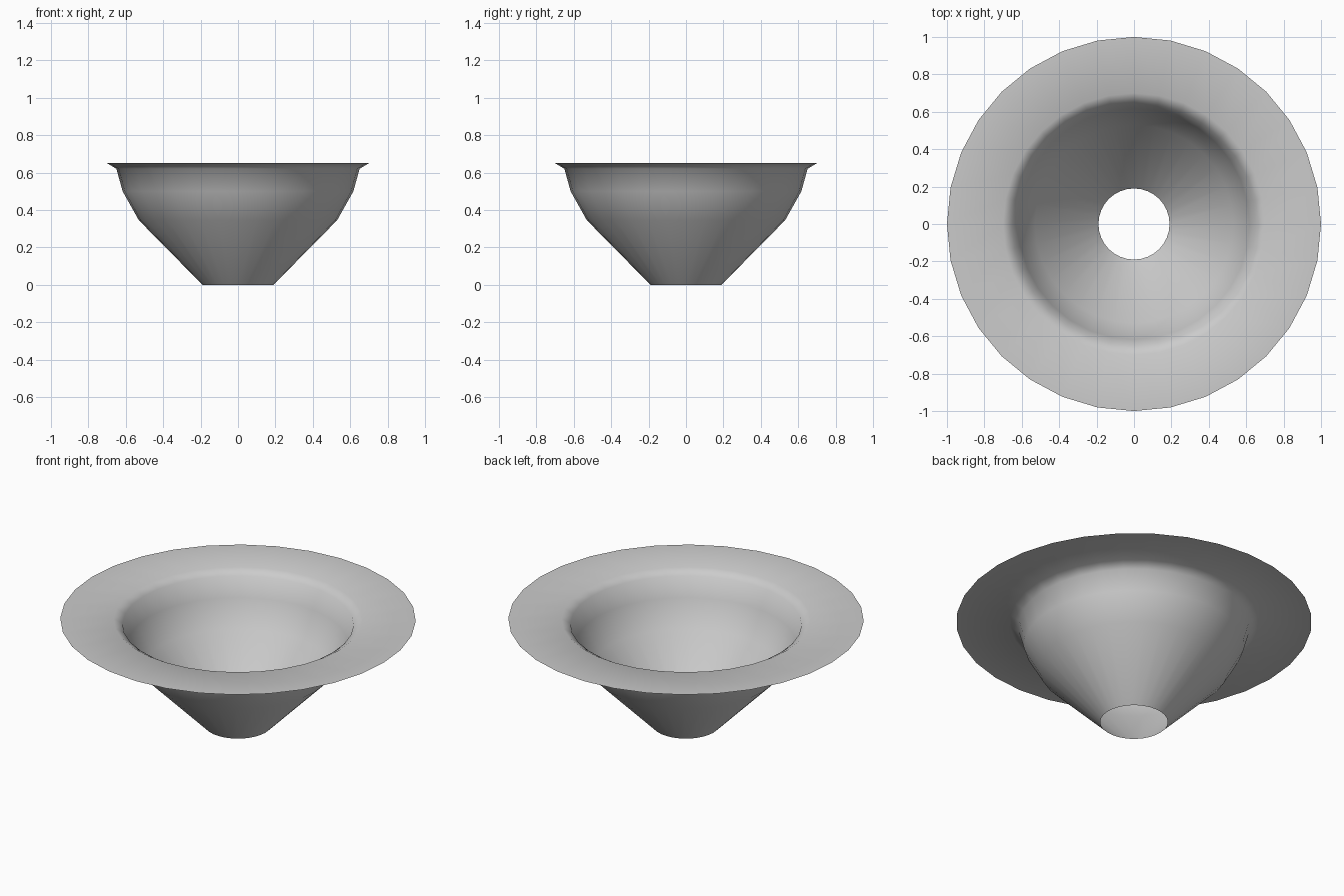
import bpy, bmesh
from math import cos, sin, tau

if "Cube" in bpy.data.objects:
    bpy.data.objects.remove(bpy.data.objects["Cube"])

SIDES = 32
# Open sheet profile (radius, height): bottom hole, cone, shoulder, flat brim
PROFILE = [(0.19, 0.0), (0.53, 0.345), (0.617, 0.5), (0.65, 0.62), (0.70, 0.65), (1.0, 0.65)]

bm = bmesh.new()
rings = [[bm.verts.new((r * cos(tau * i / SIDES), r * sin(tau * i / SIDES), z))
          for i in range(SIDES)] for r, z in PROFILE]

# Bridge neighbouring rings, normals facing up into the bowl
for inner, outer in zip(rings, rings[1:]):
    for i in range(SIDES):
        j = (i + 1) % SIDES
        face = bm.faces.new((inner[i], outer[i], outer[j], inner[j]))
        face.smooth = True

mesh = bpy.data.meshes.new("funnel_bowl")
bm.to_mesh(mesh)
bm.free()
bpy.context.collection.objects.link(bpy.data.objects.new("funnel_bowl", mesh))
